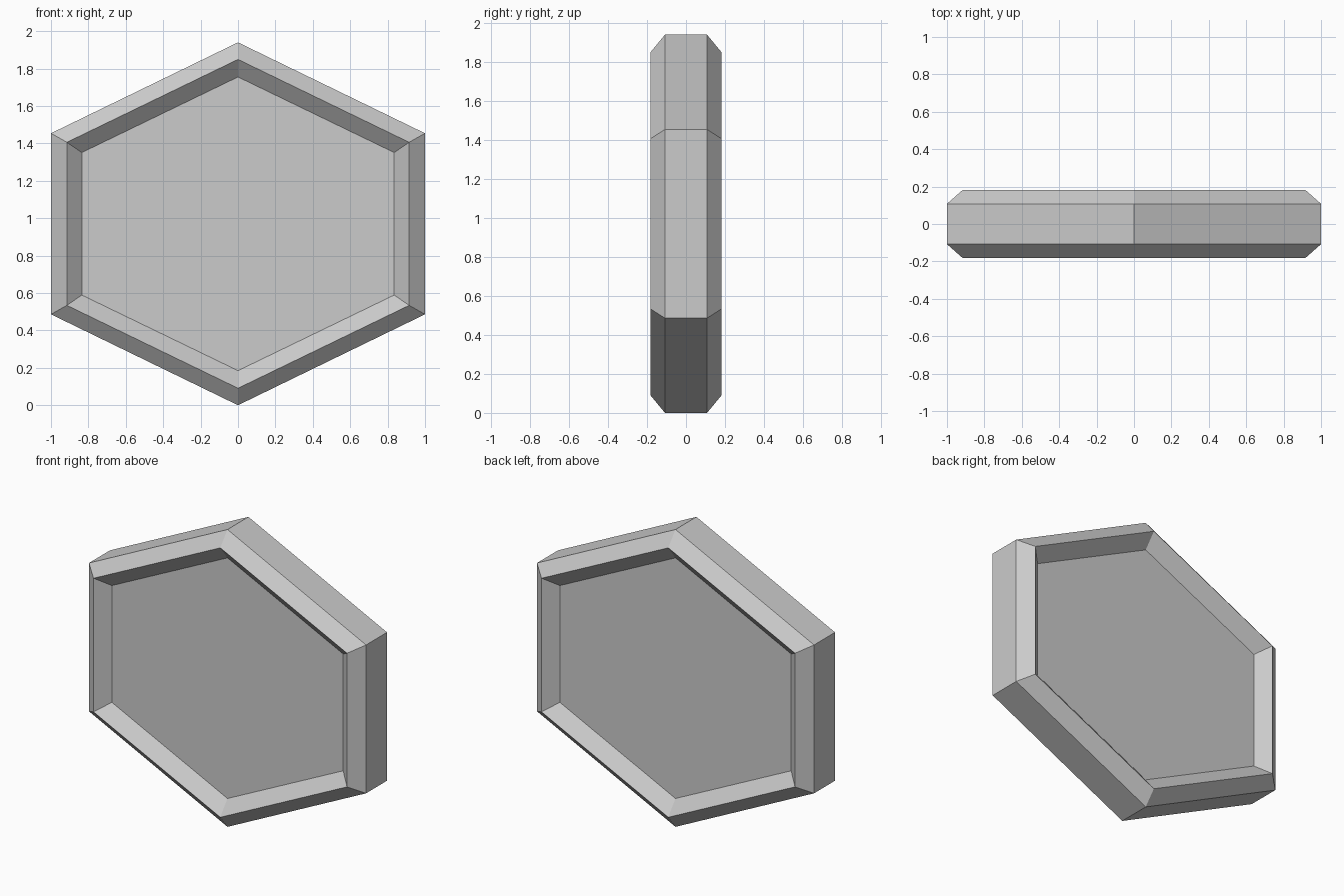
import bpy, bmesh

if "Cube" in bpy.data.objects:
    bpy.data.objects.remove(bpy.data.objects["Cube"])

CENTRE_Z = 0.97

# Each ring: half width, shoulder height, peak height, depth y (front to back)
half = [(0.835, 0.381, 0.785, 0.108),   # recessed panel border
        (0.915, 0.436, 0.879, 0.183),   # rim crest
        (1.0, 0.484, 0.97, 0.108)]      # outer edge
rings = [(w, s, p, -y) for w, s, p, y in half] + half[::-1]


def hexagon(bm, w, s, p, y):
    pts = [(0, p), (-w, s), (-w, -s), (0, -p), (w, -s), (w, s)]
    return [bm.verts.new((x, y, z + CENTRE_Z)) for x, z in pts]


# Hexagonal plate with raised bevelled rim on both faces
bm = bmesh.new()
loops = [hexagon(bm, *r) for r in rings]
for a, b in zip(loops, loops[1:]):
    for i in range(6):
        j = (i + 1) % 6
        bm.faces.new((a[i], a[j], b[j], b[i]))

# Flat recessed panels, front and back
bm.faces.new(loops[0])
bm.faces.new(loops[-1])
bmesh.ops.recalc_face_normals(bm, faces=bm.faces)

mesh = bpy.data.meshes.new("hexagonal_plate")
bm.to_mesh(mesh)
bm.free()
plate = bpy.data.objects.new("hexagonal_plate", mesh)
bpy.context.collection.objects.link(plate)
